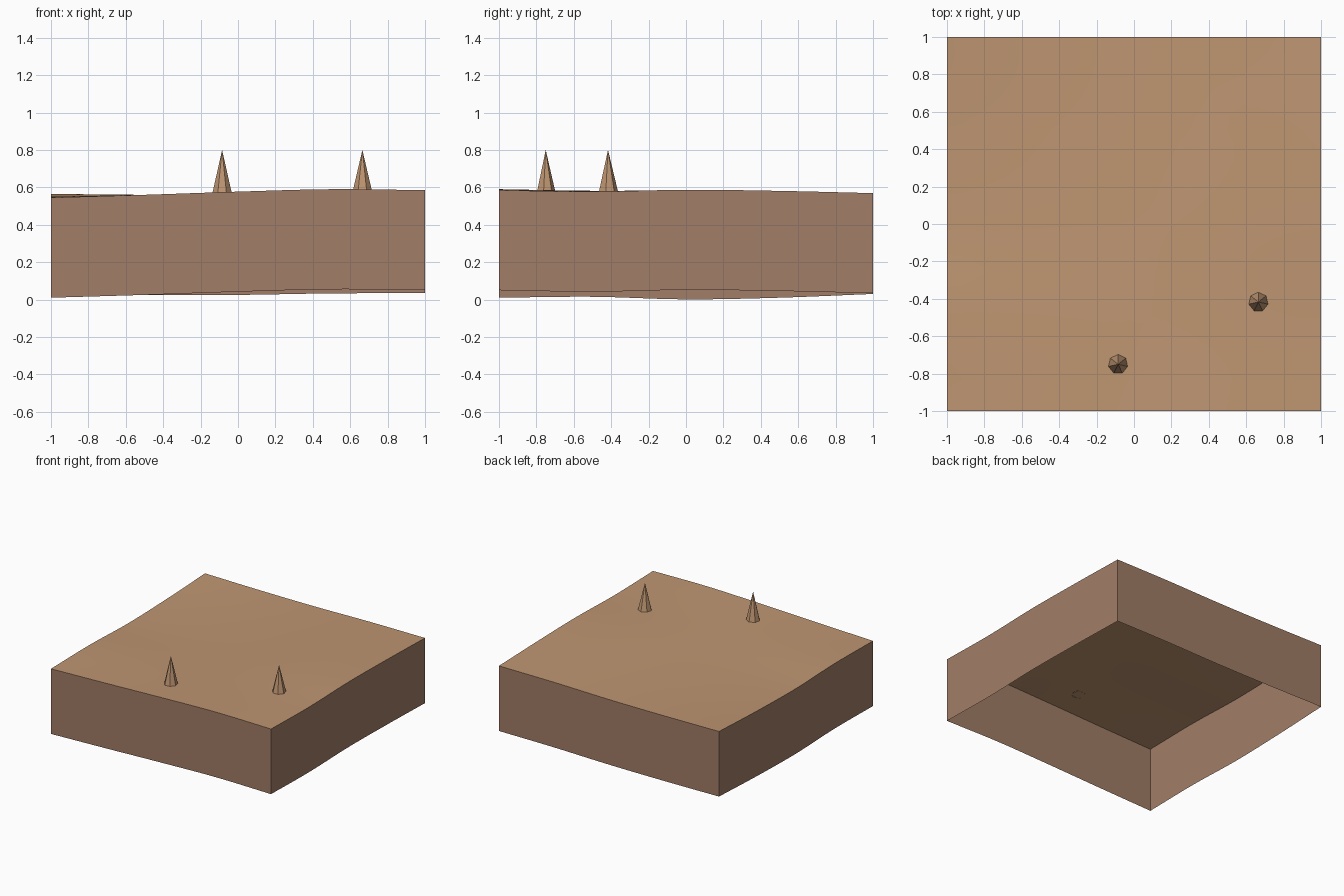
import bpy, bmesh, math

cube = bpy.data.objects.get("Cube")
if cube:
    bpy.data.objects.remove(cube)

DEPTH = 0.535   # height of the side walls
STEPS = 24      # ground cells per side

# Ground heights along each edge, at five even stations
FRONT = [0.545, 0.560, 0.577, 0.590, 0.585]
BACK = [0.565, 0.560, 0.560, 0.568, 0.569]
LEFT = [0.545, 0.550, 0.536, 0.545, 0.565]
RIGHT = [0.585, 0.577, 0.587, 0.581, 0.569]


def material(name, rgb):
    m = bpy.data.materials.new(name)
    m.use_nodes = True
    colour = (*rgb, 1)
    m.diffuse_color = colour
    m.node_tree.nodes["Principled BSDF"].inputs["Base Color"].default_value = colour
    return m


def finish(name, bm, mat):
    mesh = bpy.data.meshes.new(name)
    bm.to_mesh(mesh)
    bm.free()
    mesh.materials.append(mat)
    obj = bpy.data.objects.new(name, mesh)
    bpy.context.collection.objects.link(obj)
    return obj


def curve(knots, t):
    """Smooth curve through evenly spaced knots, t from 0 to 1."""
    last = len(knots) - 1
    i = min(int(t * last), last - 1)
    f = t * last - i
    b, c = knots[i], knots[i + 1]
    a = knots[i - 1] if i else 2 * b - c
    d = knots[i + 2] if i + 2 <= last else 2 * c - b
    return b + f / 2 * (c - a + f * (2*a - 5*b + 4*c - d + f * (3*(b - c) + d - a)))


def height(x, y):
    """Surface spanned between the four edge curves."""
    u, v = (x + 1) / 2, (y + 1) / 2
    across = (1 - v) * curve(FRONT, u) + v * curve(BACK, u)
    along = (1 - u) * curve(LEFT, v) + u * curve(RIGHT, v)
    corners = ((1 - v) * ((1 - u) * FRONT[0] + u * FRONT[-1])
               + v * ((1 - u) * BACK[0] + u * BACK[-1]))
    return across + along - corners


sand = material("sand", (0.52, 0.305, 0.168))
earth = material("earth brown", (0.355, 0.205, 0.135))

# Rolling ground sheet
bm = bmesh.new()
bmesh.ops.create_grid(bm, x_segments=STEPS, y_segments=STEPS, size=1)
for v in bm.verts:
    v.co.z = height(v.co.x, v.co.y)
for f in bm.faces:
    f.smooth = True
ground = finish("ground", bm, sand)

# Thin walls dropped from the ground rim, open underneath
bm = bmesh.new()
bm.from_mesh(ground.data)
rim = [e for e in bm.edges if e.is_boundary]
walls = bmesh.ops.extrude_edge_only(bm, edges=rim)["geom"]
for v in walls:
    if isinstance(v, bmesh.types.BMVert):
        v.co.z -= DEPTH
wall_faces = {f for f in walls if isinstance(f, bmesh.types.BMFace)}
bmesh.ops.delete(bm, geom=[f for f in bm.faces if f not in wall_faces], context="FACES")
for f in bm.faces:
    f.smooth = False
    f.normal_update()
    if f.normal.dot(f.calc_center_median()) < 0:
        f.normal_flip()
finish("side_walls", bm, earth)

# Seven-sided spikes with one ridge toward the back
for name, x, y in (("front_spike", -0.085, -0.75), ("side_spike", 0.665, -0.417)):
    base = height(x, y) - 0.002
    tall = 0.8 - base
    bm = bmesh.new()
    bmesh.ops.create_cone(bm, cap_ends=False, segments=7, radius1=0.053, radius2=0, depth=tall)
    bmesh.ops.remove_doubles(bm, verts=bm.verts, dist=0.0001)
    top_ridge = max((v.co for v in bm.verts if v.co.z < 0), key=lambda c: c.y)
    turn = math.pi / 2 - math.atan2(top_ridge.y, top_ridge.x)
    spike = finish(name, bm, sand)
    spike.rotation_euler.z = turn
    spike.location = (x, y, base + tall / 2)
